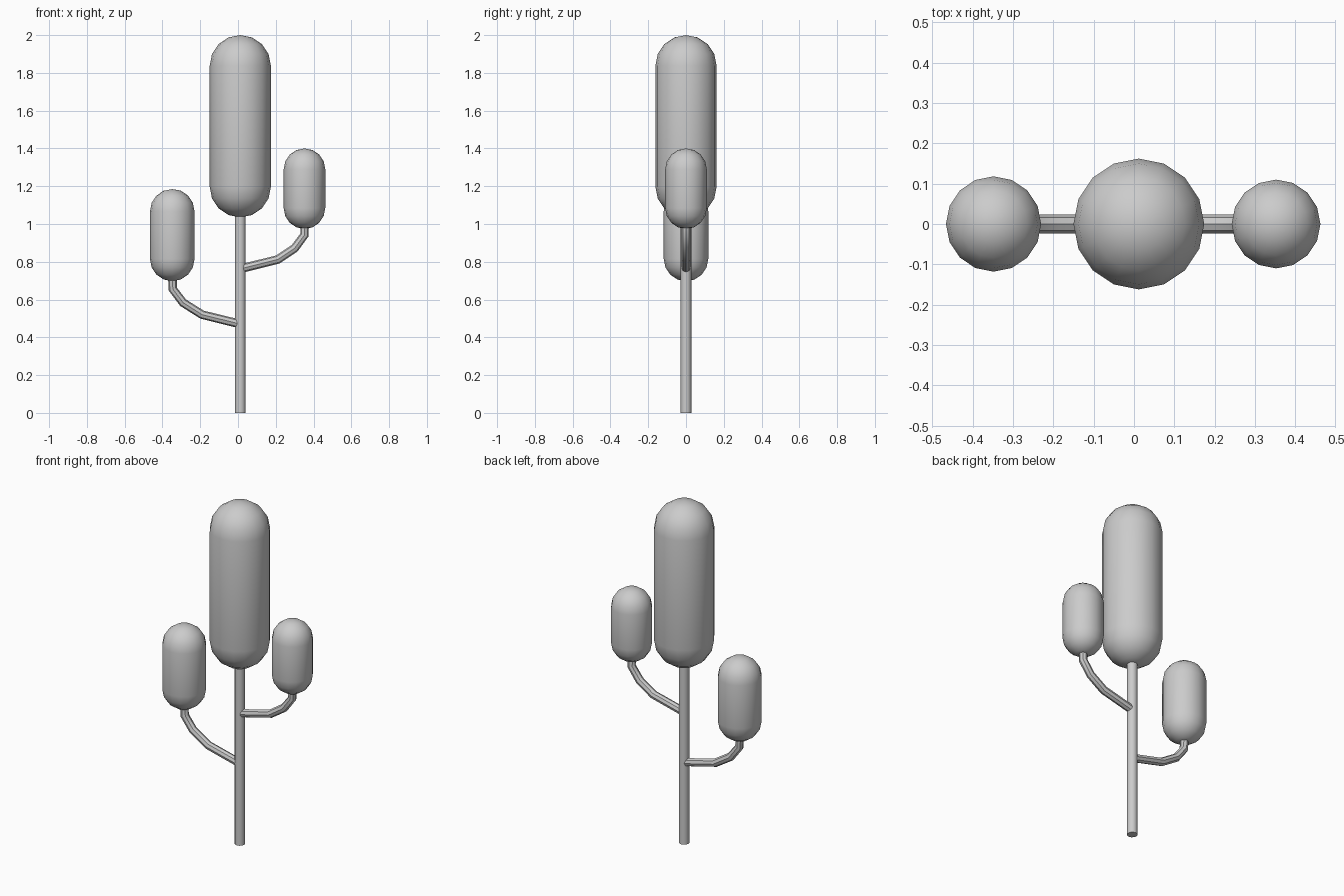
import bpy, bmesh, math

if "Cube" in bpy.data.objects:
    bpy.data.objects.remove(bpy.data.objects["Cube"])

TRUNK_X = 0.012


def finish(obj):
    bpy.ops.object.select_all(action='DESELECT')
    obj.select_set(True)
    bpy.context.view_layer.objects.active = obj
    bpy.ops.object.shade_smooth_by_angle(angle=math.radians(40))


def lathe(name, x, profile, sides):
    """Revolve (radius, z) points around the vertical line at x; the ends lie on the axis."""
    bm = bmesh.new()
    rings = []
    for r, z in profile:
        n = 1 if r < 1e-5 else sides
        rings.append([bm.verts.new((r * math.cos(math.tau * i / sides),
                                    r * math.sin(math.tau * i / sides), z)) for i in range(n)])
    for a, b in zip(rings, rings[1:]):
        for i in range(sides):
            j = (i + 1) % sides
            corners = [a[i % len(a)], a[j % len(a)], b[j % len(b)], b[i % len(b)]]
            bm.faces.new(list(dict.fromkeys(corners)))
    bmesh.ops.recalc_face_normals(bm, faces=bm.faces)
    mesh = bpy.data.meshes.new(name)
    bm.to_mesh(mesh)
    bm.free()
    obj = bpy.data.objects.new(name, mesh)
    obj.location.x = x
    bpy.context.collection.objects.link(obj)
    finish(obj)


def foliage(name, x, radius, bottom, top, sides=16, steps=4):
    arc = [math.pi / 2 * i / steps for i in range(steps + 1)]
    lower = [(radius * math.sin(a), bottom + radius * (1 - math.cos(a))) for a in arc]
    upper = [(radius * math.sin(a), top - radius * (1 - math.cos(a))) for a in reversed(arc)]
    lathe(name, x, lower + upper, sides)


def branch(name, path, radius=0.023):
    curve = bpy.data.curves.new(name, 'CURVE')
    curve.dimensions = '3D'
    curve.bevel_depth = radius
    curve.bevel_resolution = 2
    curve.use_fill_caps = True
    spline = curve.splines.new('POLY')
    spline.points.add(len(path) - 1)
    for p, (x, z) in zip(spline.points, path):
        p.co = (x, 0, z, 1)
    obj = bpy.data.objects.new(name, curve)
    bpy.context.collection.objects.link(obj)
    bpy.ops.object.select_all(action='DESELECT')
    obj.select_set(True)
    bpy.context.view_layer.objects.active = obj
    bpy.ops.object.convert(target='MESH')
    finish(bpy.context.view_layer.objects.active)


# Trunk
lathe("trunk", TRUNK_X, [(0, 0), (0.028, 0), (0.028, 1.08), (0, 1.08)], 12)

# Foliage capsules
foliage("main_foliage", TRUNK_X, 0.162, 1.035, 2.0)
foliage("right_foliage", 0.352, 0.11, 0.974, 1.4)
foliage("left_foliage", -0.348, 0.118, 0.697, 1.185)

# Bent branches
branch("right_branch", [(0.02, 0.765), (0.21, 0.812), (0.30, 0.872), (0.352, 0.942), (0.352, 1.0)])
branch("left_branch", [(0.005, 0.472), (-0.19, 0.52), (-0.29, 0.583), (-0.345, 0.655), (-0.348, 0.73)])
